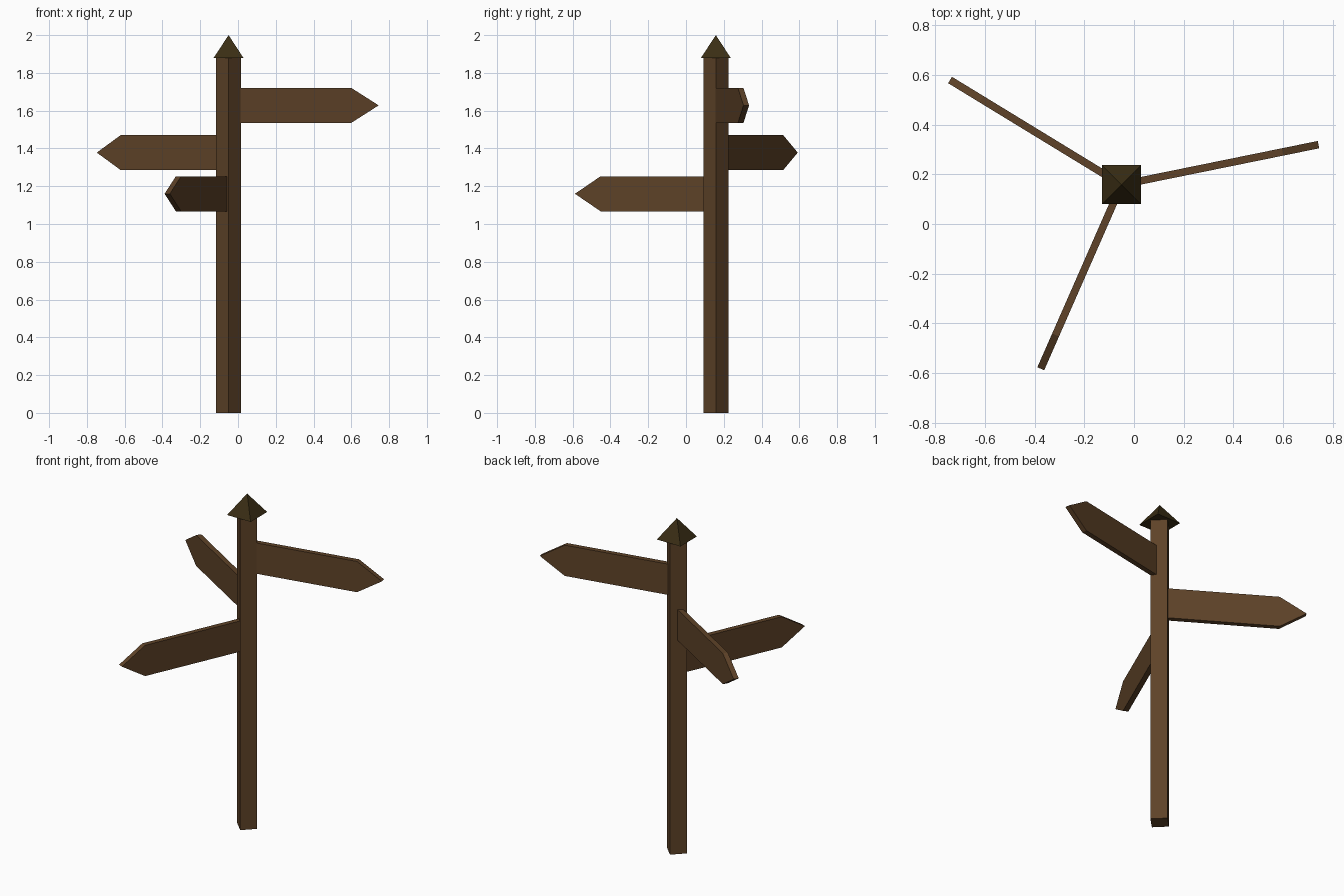
import bpy
import bmesh
from math import radians
from mathutils import Matrix, Vector

cube = bpy.data.objects.get("Cube")
if cube:
    bpy.data.objects.remove(cube)

CENTRE = Vector((-0.05, 0.158, 0))


def material(name, rgb):
    mat = bpy.data.materials.new(name)
    mat.use_nodes = True
    mat.diffuse_color = (*rgb, 1)
    mat.node_tree.nodes["Principled BSDF"].inputs["Base Color"].default_value = (*rgb, 1)
    return mat


def add_object(name, bm, mat, place):
    bmesh.ops.recalc_face_normals(bm, faces=bm.faces)
    mesh = bpy.data.meshes.new(name)
    bm.to_mesh(mesh)
    bm.free()
    mesh.materials.append(mat)
    obj = bpy.data.objects.new(name, mesh)
    obj.matrix_world = place
    bpy.context.collection.objects.link(obj)


def square_cone(name, base, top, height, z, turn, mat):
    """Four-sided prism or pyramid given by its corner radii."""
    bm = bmesh.new()
    bmesh.ops.create_cone(bm, cap_ends=True, segments=4, radius1=base,
                          radius2=top, depth=height)
    place = Matrix.Translation(CENTRE + Vector((0, 0, z + height / 2)))
    add_object(name, bm, mat, place @ Matrix.Rotation(radians(turn), 4, "Z"))


def sign(name, angle, z, mat):
    """Pointed board running outward from the middle of the post."""
    length, shoulder, half, thick = 0.808, 0.66, 0.0925, 0.03
    outline = [(0, -half), (shoulder, -half), (length, 0), (shoulder, half), (0, half)]
    bm = bmesh.new()
    face = bm.faces.new([bm.verts.new((x, -thick / 2, h)) for x, h in outline])
    side = bmesh.ops.extrude_face_region(bm, geom=[face])["geom"]
    moved = [v for v in side if isinstance(v, bmesh.types.BMVert)]
    bmesh.ops.translate(bm, verts=moved, vec=(0, thick, 0))
    place = Matrix.Translation(CENTRE + Vector((0, 0, z)))
    add_object(name, bm, mat, place @ Matrix.Rotation(radians(angle), 4, "Z"))


wood = material("brown wood", (0.112, 0.055, 0.021))
dark = material("dark cap", (0.042, 0.027, 0.007))

# Post set corner-on, with a square pyramid cap
square_cone("post", 0.066, 0.066, 1.885, 0, 0, wood)
square_cone("post_cap", 0.111, 0, 0.12, 1.88, 45, dark)

# Direction boards, from top to bottom
sign("upper_sign", 11.5, 1.628, wood)
sign("middle_sign", 148.6, 1.378, wood)
sign("lower_sign", -113.7, 1.16, wood)
